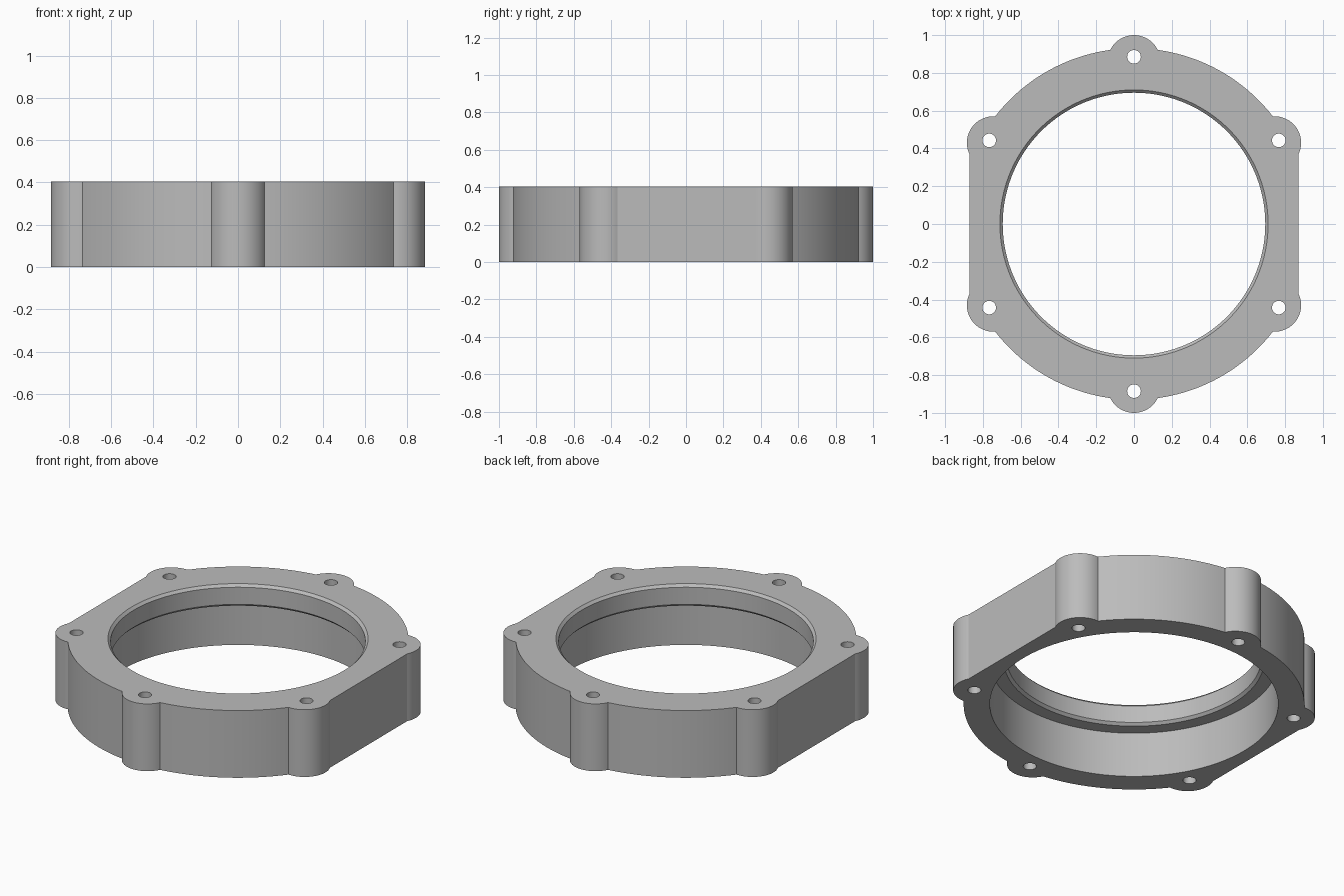
import bpy, bmesh
from math import sin, cos, acos, asin, atan2, pi, radians

if "Cube" in bpy.data.objects:
    bpy.data.objects.remove(bpy.data.objects["Cube"])

HEIGHT = 0.405
RIM, FLAT = 0.93, 0.87           # outer radius, half width across the flats
LUG_AT, LUG_R = 0.86, 0.14       # lug centre distance and radius
HOLE_AT, HOLE_R = 0.885, 0.036   # bolt circle and hole radius

metal = bpy.data.materials.new("light grey metal")
metal.use_nodes = True
GREY = (0.5, 0.5, 0.5, 1)
metal.diffuse_color = GREY
metal.node_tree.nodes["Principled BSDF"].inputs["Base Color"].default_value = GREY


def arc(cx, cy, r, a0, a1, n):
    return [(cx + r * cos(a0 + (a1 - a0) * i / n),
             cy + r * sin(a0 + (a1 - a0) * i / n)) for i in range(n + 1)]


def finish(name, bm):
    bmesh.ops.recalc_face_normals(bm, faces=bm.faces)
    mesh = bpy.data.meshes.new(name)
    bm.to_mesh(mesh)
    bm.free()
    mesh.materials.append(metal)
    obj = bpy.data.objects.new(name, mesh)
    bpy.context.collection.objects.link(obj)
    return obj


def prism(name, outline, z0, z1):
    bm = bmesh.new()
    face = bm.faces.new([bm.verts.new((x, y, z0)) for x, y in outline])
    new = bmesh.ops.extrude_face_region(bm, geom=[face])["geom"]
    bmesh.ops.translate(bm, vec=(0, 0, z1 - z0),
                        verts=[v for v in new if isinstance(v, bmesh.types.BMVert)])
    return finish(name, bm)


def lathe(name, profile, steps):
    bm = bmesh.new()
    rings = [[bm.verts.new((r * cos(2 * pi * i / steps), r * sin(2 * pi * i / steps), z))
              for i in range(steps)] for r, z in profile]
    for low, high in zip(rings, rings[1:]):
        for i in range(steps):
            j = (i + 1) % steps
            bm.faces.new((low[i], low[j], high[j], high[i]))
    bm.faces.new(rings[0])
    bm.faces.new(rings[-1])
    return finish(name, bm)


# Outline of one quarter: flat side, corner lug, round rim, half of the end lug
spread = acos((RIM**2 - LUG_AT**2 - LUG_R**2) / (2 * LUG_AT * LUG_R))
gap = atan2(LUG_R * sin(spread), LUG_AT + LUG_R * cos(spread))
corner = radians(30)
cx, cy = LUG_AT * cos(corner), LUG_AT * sin(corner)
quarter = arc(cx, cy, LUG_R, -acos((FLAT - cx) / LUG_R), corner + spread, 24)
quarter += arc(0, 0, RIM, corner + gap, pi / 2 - gap, 28)[1:]
quarter += arc(0, LUG_AT, LUG_R, pi / 2 - spread, pi / 2, 12)[1:]

# Mirror the quarter into the full outline
half = quarter + [(-x, y) for x, y in reversed(quarter[:-1])]
outline = half + [(x, -y) for x, y in reversed(half)]
ring = prism("flange_ring", outline, 0, HEIGHT)

# Stepped bore: wide recess below, chamfered neck above
bore = lathe("bore_cutter", [
    (0.787, -0.1), (0.787, 0.272), (0.71, 0.272), (0.695, 0.287),
    (0.695, HEIGHT - 0.015), (0.71, HEIGHT), (0.71, HEIGHT + 0.1)], 160)
cutters = [bore]

# Six bolt holes
for k in range(6):
    a = radians(30 + 60 * k)
    circle = arc(HOLE_AT * cos(a), HOLE_AT * sin(a), HOLE_R, 0, 2 * pi, 32)[:-1]
    cutters.append(prism("bolt_hole_cutter", circle, -0.1, HEIGHT + 0.1))

# Cut, bake the result and remove the cutters
for cutter in cutters:
    cutter.hide_render = True
    cut = ring.modifiers.new("cut", 'BOOLEAN')
    cut.operation = 'DIFFERENCE'
    cut.solver = 'EXACT'
    cut.object = cutter
bpy.context.view_layer.update()
baked = bpy.data.meshes.new_from_object(
    ring.evaluated_get(bpy.context.evaluated_depsgraph_get()))
ring.modifiers.clear()
ring.data = baked
for cutter in cutters:
    bpy.data.objects.remove(cutter)

# Smooth curved walls, keep corners crisp
bpy.ops.object.select_all(action='DESELECT')
ring.select_set(True)
bpy.context.view_layer.objects.active = ring
bpy.ops.object.shade_smooth_by_angle(angle=radians(20))
